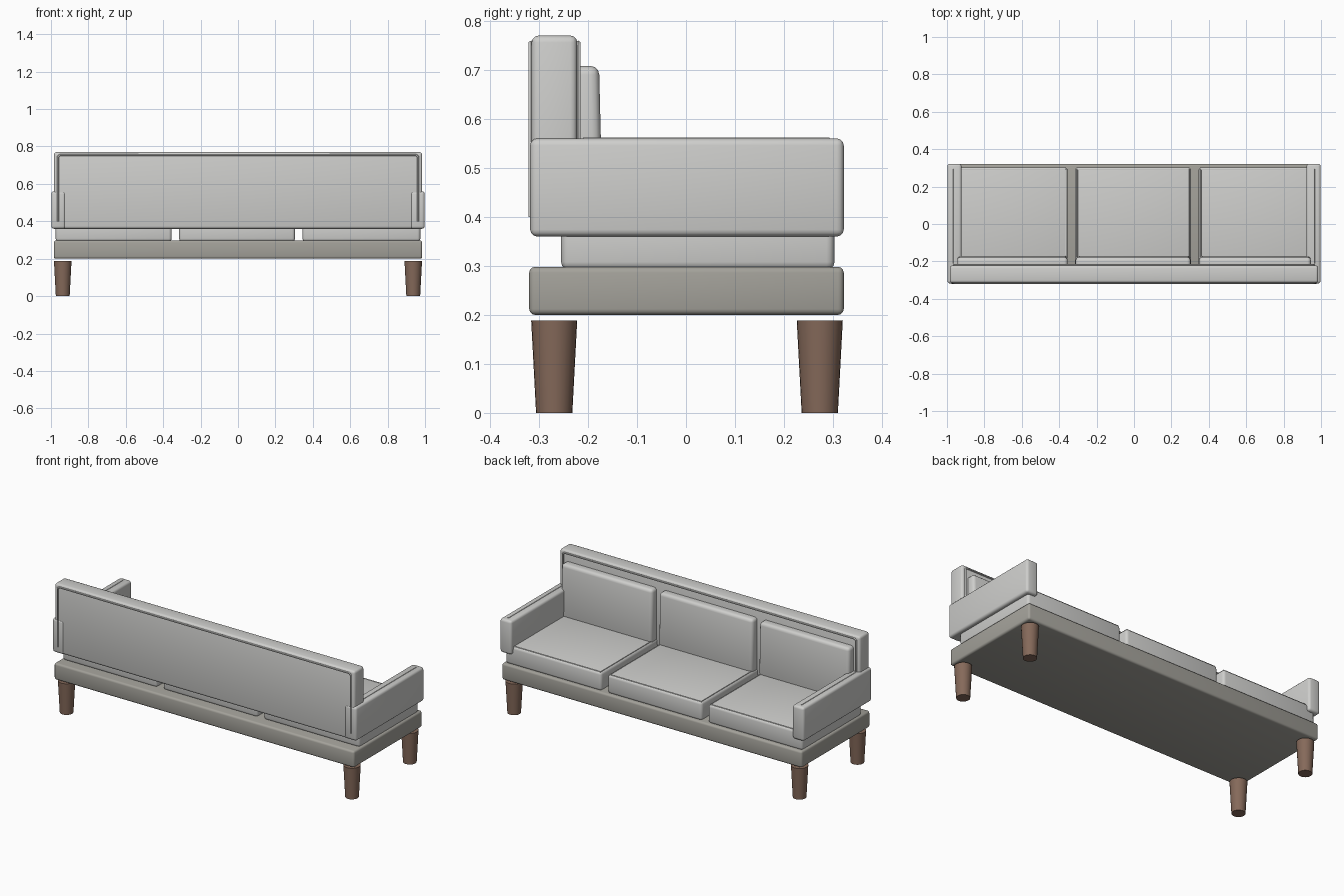
import bpy, bmesh, math

if "Cube" in bpy.data.objects:
    bpy.data.objects.remove(bpy.data.objects["Cube"])


def material(name, rgb):
    m = bpy.data.materials.new(name)
    m.diffuse_color = (*rgb, 1)
    m.use_nodes = True
    m.node_tree.nodes["Principled BSDF"].inputs["Base Color"].default_value = m.diffuse_color
    return m


FABRIC = material("light grey fabric", (0.62, 0.62, 0.605))
BASE = material("warm grey base", (0.37, 0.36, 0.325))
WOOD = material("brown wood", (0.235, 0.142, 0.102))


def finish(obj, mat, angle=40):
    obj.data.materials.append(mat)
    bpy.ops.object.select_all(action='DESELECT')
    obj.select_set(True)
    bpy.context.view_layer.objects.active = obj
    bpy.ops.object.shade_smooth_by_angle(angle=math.radians(angle))
    return obj


def mesh_object(name, bm):
    me = bpy.data.meshes.new(name)
    bm.to_mesh(me)
    bm.free()
    obj = bpy.data.objects.new(name, me)
    bpy.context.collection.objects.link(obj)
    return obj


def padded_box(name, x, y, z, mat, bevel=0.014, segments=3):
    """Rounded box from its (min, max) range on each axis."""
    bm = bmesh.new()
    bmesh.ops.create_cube(bm, size=1)
    for v in bm.verts:
        v.co = [(r[0] + r[1]) / 2 + c * (r[1] - r[0])
                for c, r in zip(v.co, (x, y, z))]
    bmesh.ops.bevel(bm, geom=bm.edges[:], offset=bevel, segments=segments,
                    profile=0.5, affect='EDGES', clamp_overlap=True)
    return finish(mesh_object(name, bm), mat)


def piping(name, points, radius=0.006, closed=False):
    """Thin fabric welt following a path."""
    cu = bpy.data.curves.new(name, 'CURVE')
    cu.dimensions = '3D'
    cu.bevel_depth = radius
    cu.bevel_resolution = 1
    cu.use_fill_caps = True
    sp = cu.splines.new('POLY')
    sp.points.add(len(points) - 1)
    for p, co in zip(sp.points, points):
        p.co = (*co, 1)
    sp.use_cyclic_u = closed
    obj = bpy.data.objects.new(name, cu)
    bpy.context.collection.objects.link(obj)
    bpy.ops.object.select_all(action='DESELECT')
    obj.select_set(True)
    bpy.context.view_layer.objects.active = obj
    bpy.ops.object.convert(target='MESH')
    return finish(bpy.context.object, FABRIC, 50)


# Base platform
padded_box("base", (-0.985, 0.985), (-0.32, 0.322), (0.2, 0.298), BASE, 0.012)

# Tapered legs
for sx, sy, name in ((-1, -0.269, "left"), (1, -0.269, "right"),
                     (-1, 0.273, "left_far"), (1, 0.273, "right_far")):
    bm = bmesh.new()
    bmesh.ops.create_cone(bm, cap_ends=True, segments=24,
                          radius1=0.037, radius2=0.047, depth=0.189)
    bmesh.ops.translate(bm, verts=bm.verts[:], vec=(sx * 0.937, sy, 0.0945))
    finish(mesh_object("leg_" + name, bm), WOOD)

# Backrest with a welt round both faces
padded_box("backrest", (-0.985, 0.985), (-0.315, -0.222), (0.36, 0.77), FABRIC)
for name, y, low in (("outer", -0.316, 0.4), ("inner", -0.22, 0.55)):
    piping("backrest_welt_" + name,
           [(-0.962, y, low), (-0.962, y, 0.745), (-0.952, y, 0.754),
            (0.952, y, 0.754), (0.962, y, 0.745), (0.962, y, low)])

# Armrests with a top welt
for s, name in ((-1, "left"), (1, "right")):
    padded_box("armrest_" + name, sorted((s * 0.922, s * 0.998)),
               (-0.318, 0.322), (0.36, 0.56), FABRIC)
    piping("armrest_welt_" + name,
           [(s * 0.963, -0.21, 0.558), (s * 0.963, 0.293, 0.558)], 0.005)

# Seat and back cushions, three of each
seats = ((-0.975, -0.355), (-0.315, 0.305), (0.345, 0.975))
backs = ((-0.945, -0.355), (-0.312, 0.302), (0.348, 0.945))
for i, (s, b) in enumerate(zip(seats, backs), 1):
    padded_box(f"seat_cushion_{i}", s, (-0.255, 0.303), (0.292, 0.404),
               FABRIC, 0.016)
    x0, x1, y0, y1 = s[0] + 0.012, s[1] - 0.012, -0.2, 0.291
    piping(f"seat_welt_{i}", [(x0, y0, 0.4), (x1, y0, 0.4),
                              (x1, y1, 0.4), (x0, y1, 0.4)], 0.006, True)
    cushion = padded_box(f"back_cushion_{i}", b, (-0.24, -0.17),
                         (0.39, 0.708), FABRIC, 0.018)
    # Lean the upper front edge slightly back
    for v in cushion.data.vertices:
        if v.co.z > 0.65 and v.co.y > -0.2:
            v.co.y -= 0.007
